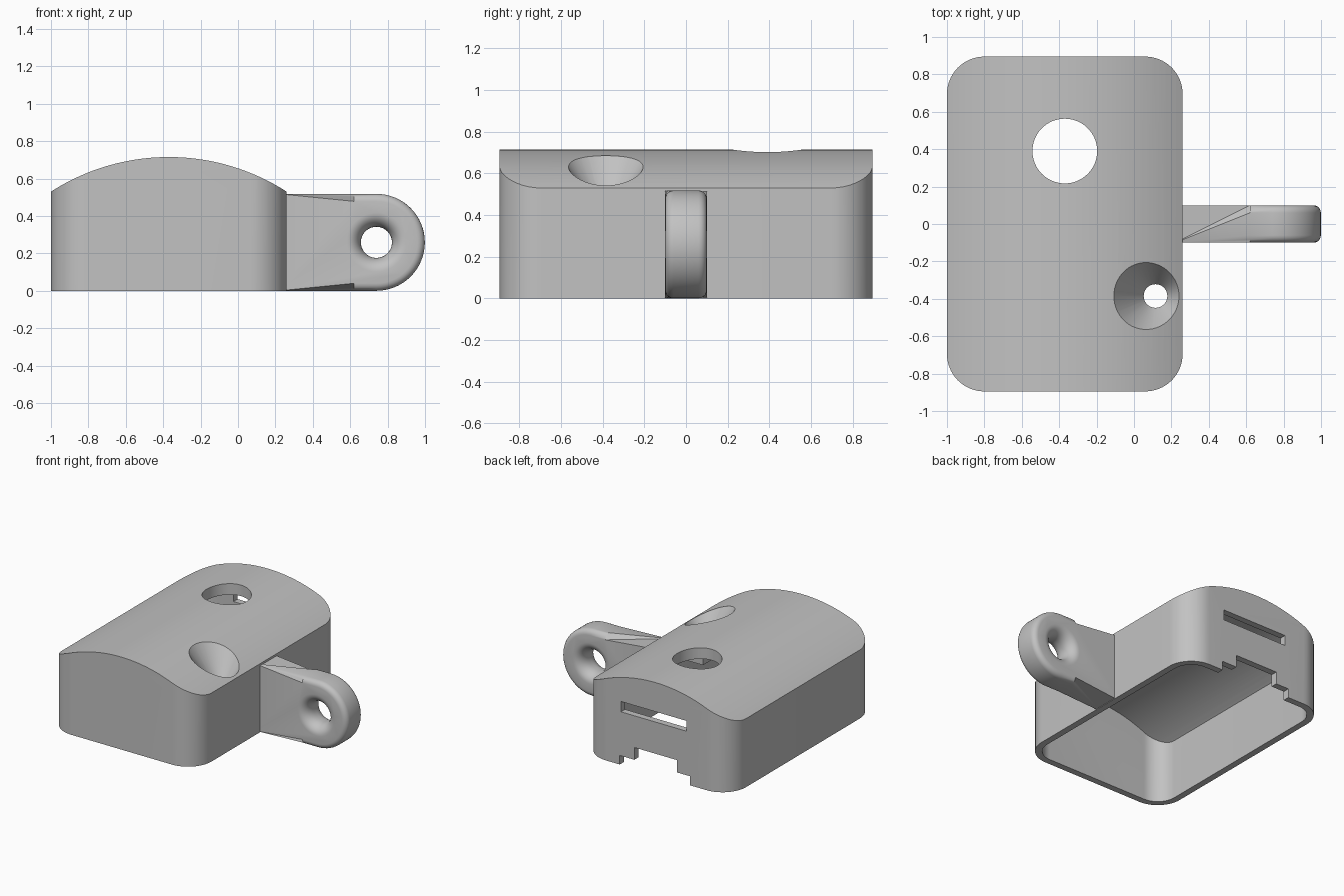
import bpy, bmesh
from math import sin, cos, pi, sqrt

cube = bpy.data.objects.get("Cube")
if cube:
    bpy.data.objects.remove(cube, do_unlink=True)

grey = bpy.data.materials.new("plain grey")
grey.use_nodes = True
colour = (0.54, 0.54, 0.54, 1)
grey.diffuse_color = colour
grey.node_tree.nodes["Principled BSDF"].inputs["Base Color"].default_value = colour

PLACE = {"x": lambda u, v, w: (w, u, v),
         "y": lambda u, v, w: (u, w, v),
         "z": lambda u, v, w: (u, v, w)}


def finish(name, bm):
    bmesh.ops.recalc_face_normals(bm, faces=bm.faces)
    mesh = bpy.data.meshes.new(name)
    bm.to_mesh(mesh)
    bm.free()
    obj = bpy.data.objects.new(name, mesh)
    bpy.context.collection.objects.link(obj)
    mesh.materials.append(grey)
    return obj


def prism_mesh(points, axis, low, high):
    """Extrude a closed 2D outline along an axis."""
    bm = bmesh.new()
    ends = [[bm.verts.new(PLACE[axis](u, v, w)) for u, v in points] for w in (low, high)]
    for ring in ends:
        bm.faces.new(ring)
    n = len(points)
    for i in range(n):
        j = (i + 1) % n
        bm.faces.new((ends[0][i], ends[0][j], ends[1][j], ends[1][i]))
    bmesh.ops.recalc_face_normals(bm, faces=bm.faces)
    return bm


def prism(name, points, axis, low, high):
    return finish(name, prism_mesh(points, axis, low, high))


def block(name, x, y, z):
    return prism(name, [(x[0], y[0]), (x[1], y[0]), (x[1], y[1]), (x[0], y[1])], "z", *z)


def lathe(name, profile, axis, u0, v0, sides=64):
    """Turn a (radius, position) profile about an axis through (u0, v0)."""
    bm = bmesh.new()
    angles = [2 * pi * i / sides for i in range(sides)]
    rings = [[bm.verts.new(PLACE[axis](u0 + r * cos(a), v0 + r * sin(a), w)) for a in angles]
             for r, w in profile]
    for a, b in zip(rings, rings[1:]):
        for i in range(sides):
            j = (i + 1) % sides
            bm.faces.new((a[i], a[j], b[j], b[i]))
    bm.faces.new(rings[0])
    bm.faces.new(rings[-1])
    return finish(name, bm)


def combine(target, tool, operation="DIFFERENCE"):
    """Apply a boolean and throw the tool away."""
    mod = target.modifiers.new("cut", "BOOLEAN")
    mod.operation, mod.solver, mod.object = operation, "EXACT", tool
    bpy.context.view_layer.objects.active = target
    bpy.ops.object.modifier_apply(modifier=mod.name)
    bpy.data.objects.remove(tool, do_unlink=True)


def smooth(obj):
    bpy.ops.object.select_all(action="DESELECT")
    obj.select_set(True)
    bpy.context.view_layer.objects.active = obj
    bpy.ops.object.shade_smooth_by_angle(angle=0.5)


# Body proportions
MID, HALF_X, HALF_Y, CORNER, WALL = -0.37, 0.63, 0.895, 0.2, 0.05
ARCH_R, ARCH_Z, ROOF = 1.165, -0.45, 0.085


def footprint(inset):
    hx, hy, r = HALF_X - inset, HALF_Y - inset, CORNER - inset
    points = []
    for k, (sx, sy) in enumerate([(1, 1), (-1, 1), (-1, -1), (1, -1)]):
        for i in range(17):
            a = (k + i / 16) * pi / 2
            points.append((MID + sx * (hx - r) + r * cos(a), sy * (hy - r) + r * sin(a)))
    return points


def vaulted(name, inset, radius, low):
    """Rounded block with an arched top."""
    obj = prism(name, footprint(inset), "z", low, 1)
    half = 0.75
    arch = []
    for i in range(49):
        x = half - 2 * half * i / 48
        arch.append((MID + x, ARCH_Z + sqrt(radius ** 2 - x ** 2)))
    arch += [(MID - half, -0.5), (MID + half, -0.5)]
    combine(obj, prism(name + "_arch", arch, "y", -1.2, 1.2), "INTERSECT")
    return obj


# Hollow housing, open underneath, with a solid boss left around the screw hole
housing = vaulted("housing", 0, ARCH_R, 0)
cavity = vaulted("cavity", WALL, ARCH_R - ROOF, -0.1)
combine(cavity, block("screw_boss", (-0.11, 0.4), (-1, -0.05), (0.42, 1)))
combine(housing, cavity)

# Round opening and countersunk screw hole in the roof
combine(housing, lathe("roof_opening", [(0.173, 0.3), (0.173, 0.9)], "z", MID, 0.39))
combine(housing, lathe("screw_hole", [(0.063, 0.2), (0.063, 0.45), (0.335, 0.85)],
                       "z", 0.115, -0.385))

# Slot and stepped notch in the back wall
combine(housing, block("back_slot", (-0.63, -0.07), (0.7, 1), (0.41, 0.49)))
combine(housing, block("notch_wide", (-0.66, -0.06), (0.8, 1), (-0.1, 0.07)))
combine(housing, block("notch_tall", (-0.55, -0.185), (0.8, 1), (-0.1, 0.165)))
smooth(housing)

# Side lug with a rounded, softened end
TIP_X, TIP_R, THICK, SOFT_X = 0.74, 0.259, 0.1, 0.62
outline = [(0.22, 0), (SOFT_X, 0), (TIP_X, 0)]
outline += [(TIP_X + TIP_R * sin(a), TIP_R - TIP_R * cos(a))
            for a in (pi * i / 32 for i in range(1, 32))]
outline += [(TIP_X, 2 * TIP_R), (SOFT_X, 2 * TIP_R), (0.22, 2 * TIP_R)]
bm = prism_mesh(outline, "y", -THICK, THICK)
rim = [e for e in bm.edges
       if all(v.co.x > SOFT_X - 0.001 for v in e.verts)
       and e.verts[0].co.y * e.verts[1].co.y > 0]
bmesh.ops.bevel(bm, geom=rim, offset=0.04, segments=5, profile=0.5, affect="EDGES")
lug = finish("side_lug", bm)

# Flared eye through the lug
EYE, FLARE, DEPTH = 0.083, 0.075, 0.09
half = [(EYE + FLARE * (1 - cos(a)), THICK - DEPTH + DEPTH * sin(a))
        for a in (pi / 2 * i / 8 for i in range(9))]
half.append((EYE + FLARE, THICK + 0.05))
profile = [(r, -w) for r, w in reversed(half)] + half
combine(lug, lathe("eye", profile, "y", TIP_X, TIP_R))
smooth(lug)
